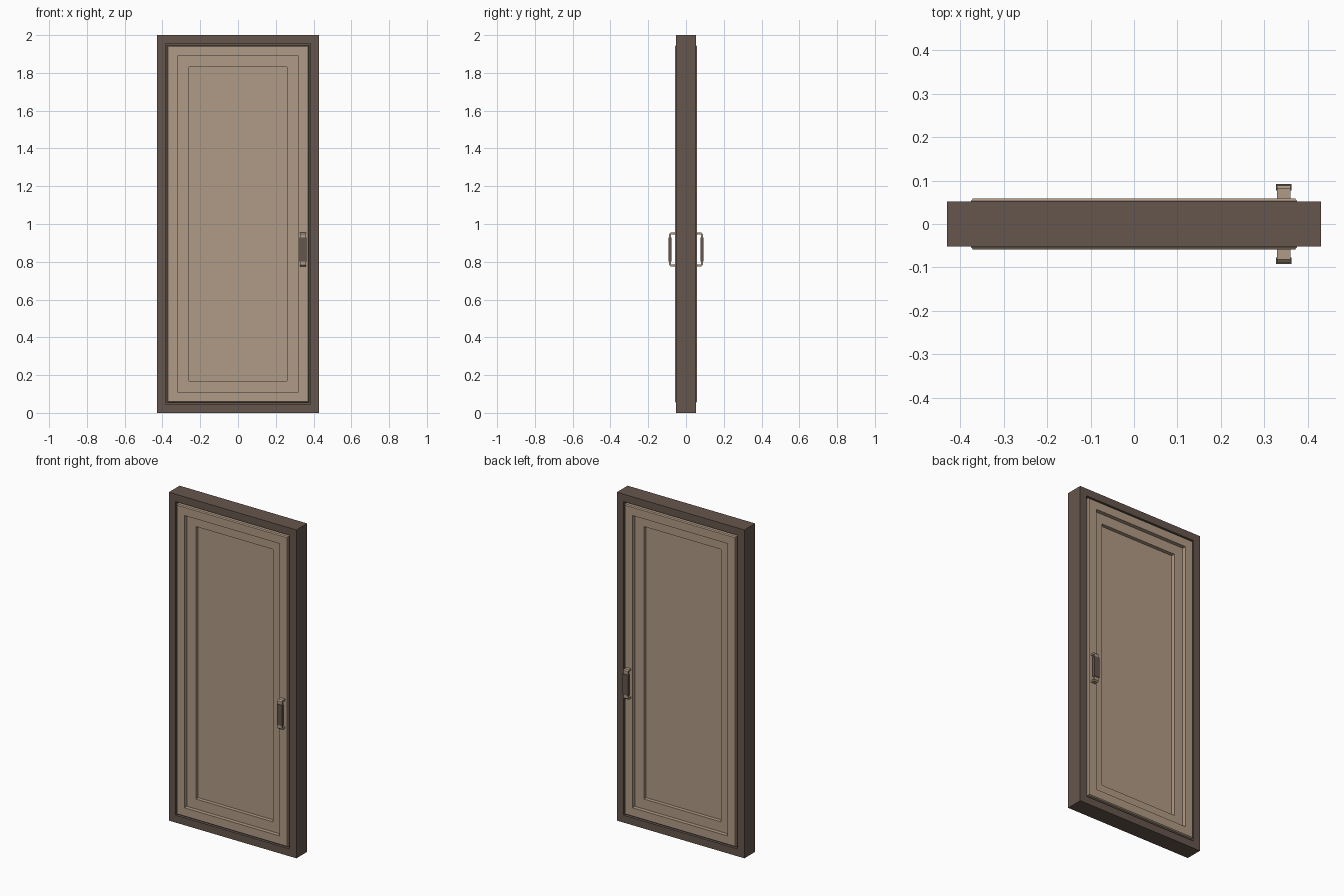
import bpy, bmesh

if "Cube" in bpy.data.objects:
    bpy.data.objects.remove(bpy.data.objects["Cube"])

W, H = 0.43, 2.0          # half width and height of the whole door


def material(name, rgb):
    m = bpy.data.materials.new(name)
    m.diffuse_color = (*rgb, 1)
    m.use_nodes = True
    m.node_tree.nodes["Principled BSDF"].inputs["Base Color"].default_value = m.diffuse_color
    return m


TAN = material("tan wood", (0.434, 0.328, 0.238))
DARK = material("dark brown wood", (0.130, 0.093, 0.074))


def finish(bm, name, mat):
    bmesh.ops.recalc_face_normals(bm, faces=bm.faces)
    me = bpy.data.meshes.new(name)
    bm.to_mesh(me)
    bm.free()
    me.materials.append(mat)
    ob = bpy.data.objects.new(name, me)
    bpy.context.collection.objects.link(ob)
    return ob


def rect_sweep(name, mat, profile, closed):
    """Skin nested rectangles given as (inset from outline, y)."""
    bm = bmesh.new()
    rings = []
    for i, y in profile:
        x = W - i
        rings.append([bm.verts.new(c) for c in
                      ((-x, y, i), (x, y, i), (x, y, H - i), (-x, y, H - i))])
    pairs = list(zip(rings, rings[1:]))
    if closed:
        pairs.append((rings[-1], rings[0]))
    else:
        bm.faces.new(rings[0])
        bm.faces.new(rings[-1])
    for a, b in pairs:
        for k in range(4):
            n = (k + 1) % 4
            bm.faces.new((a[k], a[n], b[n], b[k]))
    return finish(bm, name, mat)


def extrude_x(name, mat, outline, x0, x1):
    """Extrude a (y, z) outline along x."""
    bm = bmesh.new()
    f = bm.faces.new([bm.verts.new((x0, y, z)) for y, z in outline])
    r = bmesh.ops.extrude_face_region(bm, geom=[f])
    vs = [v for v in r["geom"] if isinstance(v, bmesh.types.BMVert)]
    bmesh.ops.translate(bm, verts=vs, vec=(x1 - x0, 0, 0))
    return finish(bm, name, mat)


# Frame with a shallow rebate around the leaf
rect_sweep("door_frame", DARK,
           [(0, -0.052), (0, 0.052), (0.045, 0.052), (0.045, 0.03),
            (0.07, 0.03), (0.07, -0.03), (0.045, -0.03), (0.045, -0.052)], True)

# Door leaf: chamfered rim and two recessed steps on each face
half = [(0.17, 0.012), (0.17, 0.035), (0.11, 0.035), (0.11, 0.059),
        (0.060, 0.059), (0.055, 0.053)]
rect_sweep("door_leaf", TAN,
           [(i, -y) for i, y in half] + [(i, y) for i, y in reversed(half)], False)

# Handles on both faces: C-shaped bracket and dark grip
HX, HZ = 0.344, 0.865
for side, s in (("front", -1), ("back", 1)):
    upper = [(0.055, 0.09), (0.082, 0.09), (0.089, 0.083)]
    inner = [(0.080, 0.080), (0.055, 0.080)]
    outline = (upper + [(y, -z) for y, z in reversed(upper)]
               + [(y, -z) for y, z in reversed(inner)] + inner)
    extrude_x(side + "_handle_bracket", TAN,
              [(s * y, HZ + z) for y, z in outline], HX - 0.0155, HX + 0.0155)
    grip = [(0.077, -0.063), (0.0925, -0.063), (0.0925, 0.063), (0.077, 0.063)]
    extrude_x(side + "_handle_grip", DARK,
              [(s * y, HZ + z) for y, z in grip], HX - 0.018, HX + 0.018)
